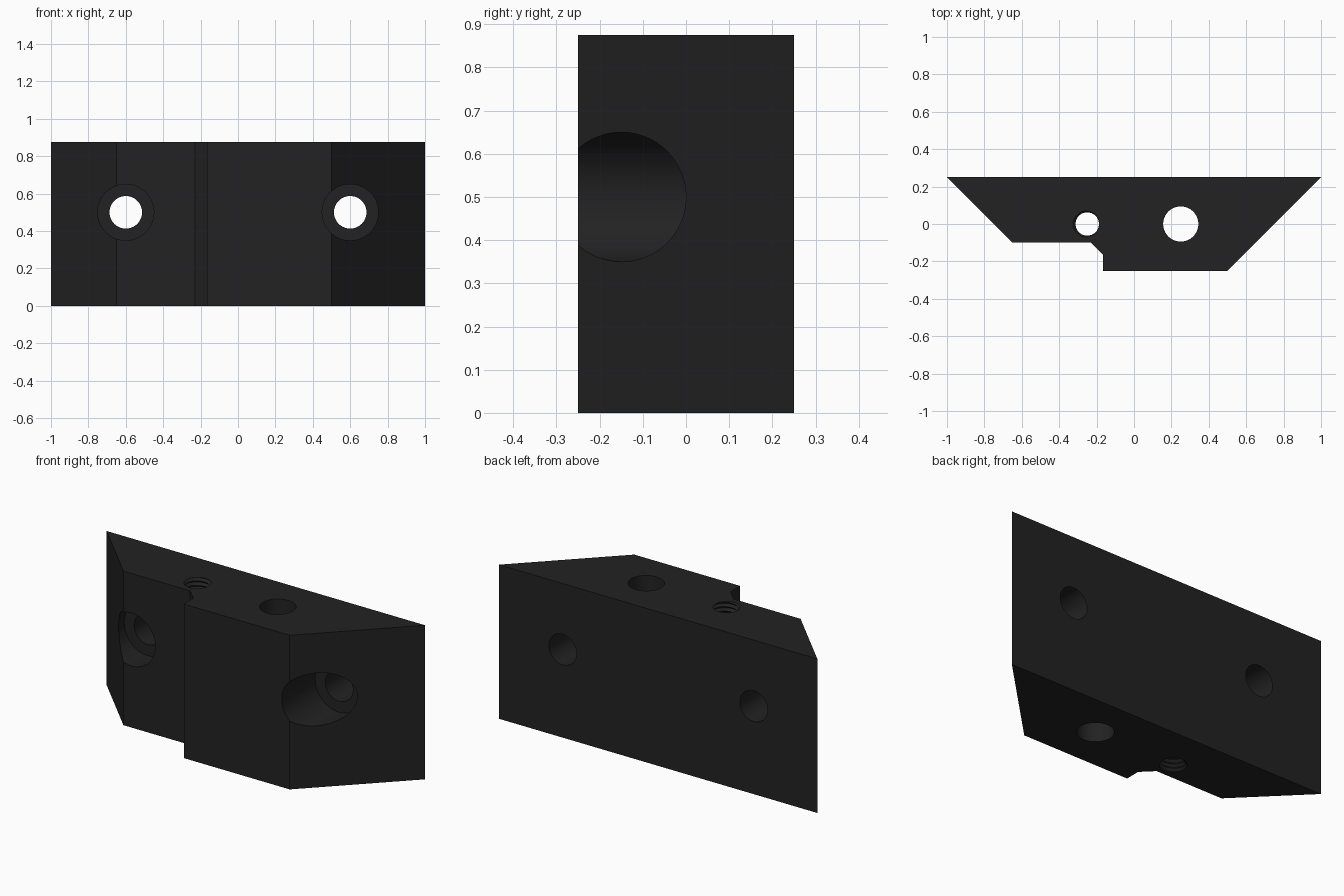
import bpy, bmesh, math

if "Cube" in bpy.data.objects:
    bpy.data.objects.remove(bpy.data.objects["Cube"])

HEIGHT = 0.875
black = bpy.data.materials.new("matte_black")
black.diffuse_color = (0.016, 0.016, 0.016, 1)
black.use_nodes = True
black.node_tree.nodes["Principled BSDF"].inputs["Base Color"].default_value = black.diffuse_color


def finish(bm, name):
    bmesh.ops.recalc_face_normals(bm, faces=bm.faces)
    mesh = bpy.data.meshes.new(name)
    bm.to_mesh(mesh)
    bm.free()
    ob = bpy.data.objects.new(name, mesh)
    bpy.context.collection.objects.link(ob)
    mesh.materials.append(black)
    return ob


def cylinder(name, radius, start, end):
    """Cylinder running from point start to point end along y or z."""
    bpy.ops.mesh.primitive_cylinder_add(
        vertices=64, radius=radius, depth=sum(e - s for s, e in zip(start, end)),
        location=[(s + e) / 2 for s, e in zip(start, end)],
        rotation=(math.pi / 2 if start[1] != end[1] else 0, 0, 0))
    ob = bpy.context.object
    ob.name = name
    ob.data.materials.append(black)
    return ob


def thread(name, x, minor, major, pitch, n=32):
    """Helical tap shape: a minor and a major helix joined into one strip."""
    bm = bmesh.new()
    total = n * (int(HEIGHT / pitch) + 6)

    def point(i, r, lift):
        a = 2 * math.pi * i / n
        z = pitch * (i / n - 3 + lift)
        return bm.verts.new((x + r * math.cos(a), r * math.sin(a), z))

    lo = [point(i, minor, 0) for i in range(total + 1)]
    hi = [point(i, major, 0.5) for i in range(total - n + 1)]
    for i in range(total - n):
        bm.faces.new((lo[i], lo[i + 1], hi[i + 1], hi[i]))
        bm.faces.new((hi[i], hi[i + 1], lo[i + 1 + n], lo[i + n]))
    # Close both ends with fans
    for s in (0, total - n):
        loop = lo[s:s + n + 1] + [hi[s]]
        centre = bm.verts.new((x, 0, pitch * (s / n - 2.5)))
        for a, b in zip(loop, loop[1:] + loop[:1]):
            bm.faces.new((a, b, centre))
    return finish(bm, name)


# Block: stepped trapezoid profile extruded upward
profile = [(-1, 0.25), (-0.65, -0.10), (-0.23, -0.10), (-0.165, -0.165),
           (-0.165, -0.25), (0.5, -0.25), (1, 0.25)]
bm = bmesh.new()
base = bm.faces.new([bm.verts.new((x, y, 0)) for x, y in profile])
top = bmesh.ops.extrude_face_region(bm, geom=[base])["geom"]
bmesh.ops.translate(bm, vec=(0, 0, HEIGHT),
                    verts=[v for v in top if isinstance(v, bmesh.types.BMVert)])
block = finish(bm, "mounting_block")

# Counterbored bolt holes, front to back
cutters = []
for side, x in (("left", -0.6), ("right", 0.6)):
    cutters.append(cylinder(side + "_counterbore", 0.15, (x, -0.5, 0.5), (x, 0.05, 0.5)))
    cutters.append(cylinder(side + "_bolt_hole", 0.087, (x, -0.4, 0.5), (x, 0.5, 0.5)))

# Vertical plain hole and threaded hole
cutters.append(cylinder("pin_hole", 0.094, (0.25, 0, -0.1), (0.25, 0, HEIGHT + 0.1)))
cutters.append(thread("threaded_hole", -0.25, 0.0625, 0.076, 0.025))

bpy.ops.object.select_all(action='DESELECT')
bpy.context.view_layer.objects.active = block
block.select_set(True)
for c in cutters:
    c.hide_render = True
    mod = block.modifiers.new(c.name, 'BOOLEAN')
    mod.operation, mod.solver, mod.object = 'DIFFERENCE', 'EXACT', c
    bpy.ops.object.modifier_apply(modifier=mod.name)
for c in cutters:
    bpy.data.objects.remove(c)

bpy.ops.object.shade_smooth_by_angle(angle=math.radians(30))
